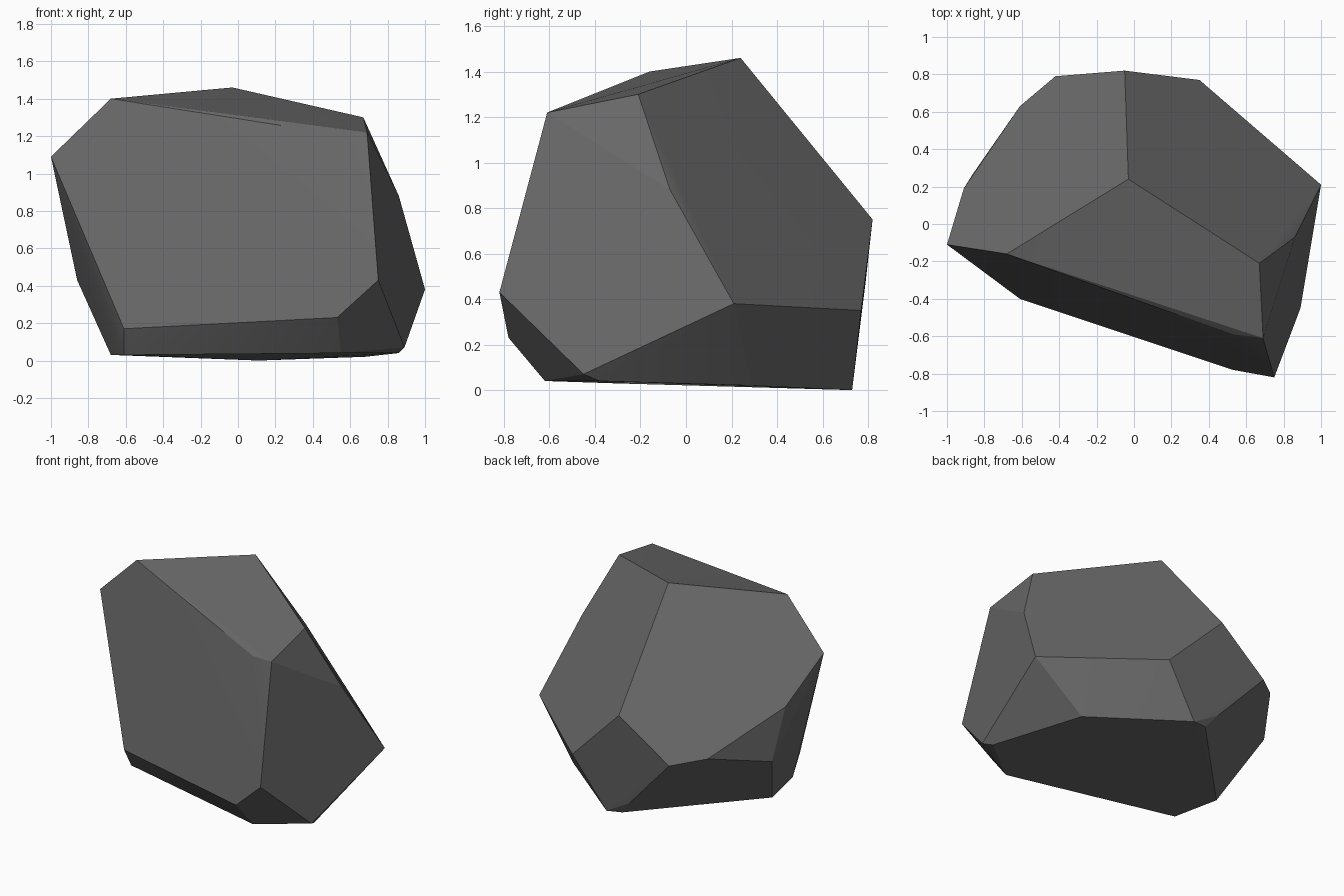
import bpy
import bmesh
from math import radians
from mathutils import Vector

default_cube = bpy.data.objects.get("Cube")
if default_cube:
    bpy.data.objects.remove(default_cube, do_unlink=True)


def make_material(name, colour):
    material = bpy.data.materials.new(name)
    material.use_nodes = True
    material.diffuse_color = (*colour, 1)
    shader = material.node_tree.nodes["Principled BSDF"]
    shader.inputs["Base Color"].default_value = (*colour, 1)
    shader.inputs["Roughness"].default_value = 0.9
    return material


# Corners of the chipped boulder, grouped by the facet ring they belong to
crown_corners = [
    (-.68, -.16, 1.4), (-.03, .24, 1.46), (.67, -.21, 1.3),
    (.69, -.61, 1.22), (.53, -.59, 1.21),
]
side_corners = [
    (-1, -.11, 1.09), (-.91, .19, .8), (-.05, .82, .75),
    (.86, -.07, .88), (1, .21, .38), (.75, -.82, .43),
]
lower_corners = [
    (.53, -.78, .23), (-.61, -.4, .17), (-.86, .27, .43),
    (-.61, .63, .52), (-.42, .79, .48), (.35, .77, .35),
    (.89, -.45, .07), (-.08, .74, .11),
]
base_corners = [
    (.55, -.62, .04), (-.61, -.32, .03), (-.68, .01, .03),
    (0, .71, .01), (.11, .73, 0), (.68, .29, .02), (.86, -.38, .04),
]


def make_boulder(name, corner_groups, material):
    """Wrap the corners in a convex shell and merge its nearly flat facets."""
    shell = bmesh.new()
    for group in corner_groups:
        for corner in group:
            shell.verts.new(Vector(corner))
    hull = bmesh.ops.convex_hull(shell, input=shell.verts)
    unused = [item for item in hull["geom_interior"] if isinstance(item, bmesh.types.BMVert)]
    bmesh.ops.delete(shell, geom=unused, context="VERTS")
    bmesh.ops.dissolve_limit(shell, angle_limit=radians(3),
                             verts=shell.verts, edges=shell.edges)
    bmesh.ops.recalc_face_normals(shell, faces=shell.faces)

    mesh = bpy.data.meshes.new(name)
    shell.to_mesh(mesh)
    shell.free()
    mesh.materials.append(material)
    boulder = bpy.data.objects.new(name, mesh)
    bpy.context.collection.objects.link(boulder)
    return boulder


# Single faceted boulder in plain dark stone
stone = make_material("dark_grey_stone", (.14, .14, .14))
boulder = make_boulder("boulder", [crown_corners, side_corners, lower_corners, base_corners], stone)

# Soften the shallow creases inside each big facet, keep the real edges crisp
bpy.ops.object.select_all(action="DESELECT")
boulder.select_set(True)
bpy.context.view_layer.objects.active = boulder
bpy.ops.object.shade_smooth_by_angle(angle=radians(16))
